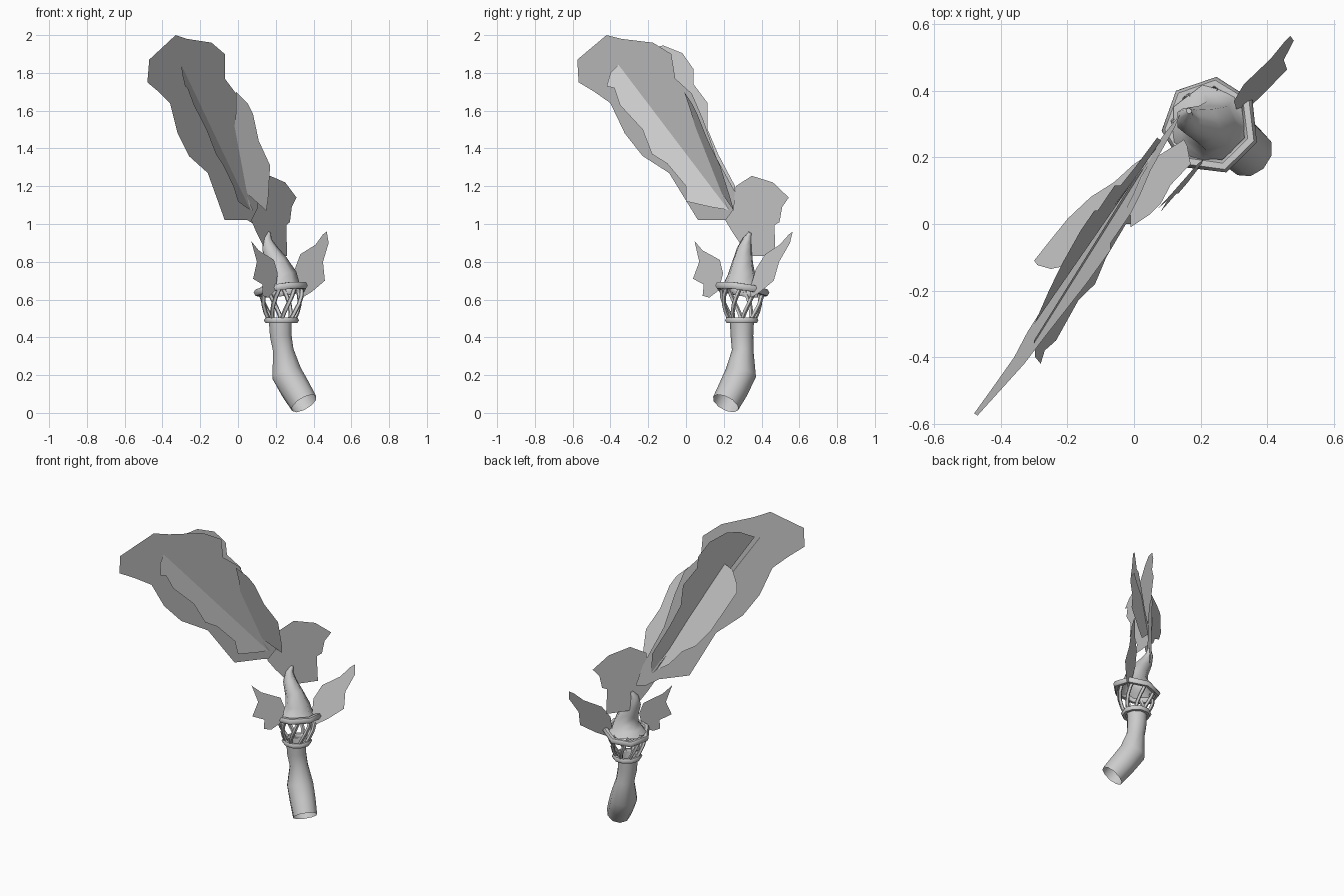
import bpy
import bmesh
import math
from mathutils import Vector

cube = bpy.data.objects.get("Cube")
if cube:
    bpy.data.objects.remove(cube, do_unlink=True)

grey = bpy.data.materials.new("plain_grey")
grey.use_nodes = True
grey.diffuse_color = (0.6, 0.6, 0.6, 1)
grey.node_tree.nodes["Principled BSDF"].inputs["Base Color"].default_value = grey.diffuse_color


def add_object(name, bm, smooth):
    mesh = bpy.data.meshes.new(name)
    bm.to_mesh(mesh)
    bm.free()
    mesh.materials.append(grey)
    obj = bpy.data.objects.new(name, mesh)
    bpy.context.collection.objects.link(obj)
    if smooth:
        bpy.ops.object.select_all(action="DESELECT")
        obj.select_set(True)
        bpy.context.view_layer.objects.active = obj
        bpy.ops.object.shade_smooth_by_angle(angle=math.radians(60))
    return obj


def sheet(name, outline, place):
    """Flat cut-out: each outline pair is put on a slanted plane by place()."""
    bm = bmesh.new()
    face = bm.faces.new([bm.verts.new(place(a, b)) for a, b in outline])
    bmesh.ops.triangulate(bm, faces=[face])
    return add_object(name, bm, False)


def tube(name, path, radii, sides, closed=False, axis=(1, 0, 0), turn=0.0, cap=False):
    """Skin of round sections that follow a path."""
    bm = bmesh.new()
    path = [Vector(p) for p in path]
    count = len(path)
    rings = []
    for i, (centre, radius) in enumerate(zip(path, radii)):
        after = path[(i + 1) % count] if closed else path[min(i + 1, count - 1)]
        before = path[i - 1] if closed else path[max(i - 1, 0)]
        along = (after - before).normalized()
        side = along.cross(Vector(axis)).normalized()
        other = along.cross(side)
        angles = [turn + math.tau * k / sides for k in range(sides)]
        rings.append([bm.verts.new(centre + radius * (side * math.cos(t) + other * math.sin(t)))
                      for t in angles])
    for i in range(count if closed else count - 1):
        low, high = rings[i], rings[(i + 1) % count]
        for k in range(sides):
            n = (k + 1) % sides
            bm.faces.new((low[k], low[n], high[n], high[k]))
    if cap:
        bm.faces.new(rings[-1])
    bmesh.ops.recalc_face_normals(bm, faces=bm.faces[:])
    return add_object(name, bm, True)


CX, CY = 0.23, 0.295


def around(angle, radius, z):
    return Vector((CX + radius * math.cos(angle), CY + radius * math.sin(angle), z))


# Bent hollow handle
tube("handle",
     [(.35, .21, .05), (.305, .25, .125), (.257, .29, .21), (.24, .3, .33), (.226, .296, .41), (.224, .296, .49)],
     [.075, .08, .083, .057, .06, .064], 10)

# Collar under the basket
steps = [math.tau * k / 10 for k in range(10)]
tube("collar", [around(t, .076, .49) for t in steps], [.017] * 10, 6, True, (0, 0, 1))

# Basket of twisted bars
BARS = 8
for b in range(BARS):
    start = math.tau * b / BARS
    bar = [around(start + .7 * s, .065 + .045 * math.sin(s * 1.9), .49 + .17 * s)
           for s in (0, .25, .5, .75, 1)]
    tube(f"basket_bar_{b + 1}", bar, [.012] * len(bar), 5)

# Seven-sided brim, raised on one side
brim = []
for k in range(7):
    t = 1.45 + math.tau * k / 7
    brim.append(around(t, .128, .652 + .025 * math.cos(t + .8)))
tube("hat_brim", brim, [.02] * 7, 6, True, (0, 0, 1))

# Curled pointed hat
tube("hat",
     [(CX, CY, .655), (CX, CY, .685), (.235, CY, .73), (.205, .3, .8),
      (.165, .31, .87), (.153, .325, .92), (.165, .34, .955)],
     [.125, .098, .076, .057, .041, .025, .009], 7, turn=.2, cap=True)

# Wings on both sides of the hat
sheet("back_wing",
      [(.47, .96), (.45, .945), (.41, .89), (.33, .84), (.3, .76), (.31, .65), (.34, .61),
       (.39, .64), (.38, .69), (.46, .7), (.45, .8), (.48, .9)],
      lambda x, z: (x, -.122 + .73 * x + .358 * z, z))
sheet("front_wing",
      [(.07, .91), (.11, .86), (.19, .81), (.21, .74), (.2, .65), (.16, .61), (.13, .62),
       (.13, .68), (.08, .71), (.1, .8)],
      lambda x, z: (x, -.13 + 1.2 * x + .1 * z, z))

# Small leaf at the foot of the plume
sheet("small_leaf",
      [(.1, 1.08), (.11, 1.2), (.17, 1.255), (.25, 1.22), (.31, 1.14), (.285, 1.09), (.275, 1.01),
       (.2, .95), (.26, .83), (.2, .87), (.16, .83), (.1, .95), (.07, 1.02)],
      lambda x, z: (x, .11 + 1.4 * x, z))

# Large plume blade
sheet("main_blade",
      [(-.33, 2), (-.27, 1.98), (-.14, 1.96), (-.07, 1.9), (-.07, 1.77), (-.01, 1.69), (.02, 1.55),
       (.05, 1.35), (.12, 1.12), (.14, 1), (.1, .99), (.05, 1.02), (-.07, 1.02), (-.16, 1.27),
       (-.26, 1.36), (-.32, 1.48), (-.36, 1.64), (-.42, 1.7), (-.48, 1.75), (-.47, 1.87)],
      lambda x, z: (x, .316 + 1.256 * x - .161 * z, z))

# Half blades, each with one straight edge, fanned round the plume
sheet("front_half_blade",
      [(-.35, 1.85), (-.4, 1.8), (-.42, 1.73), (-.38, 1.72), (-.35, 1.63), (-.23, 1.5), (-.18, 1.37),
       (-.1, 1.32), (0, 1.2), (0, 1.12), (.13, 1.09), (.25, 1.07)],
      lambda y, z: (.337 + .23 * y - .301 * z, y, z))
sheet("upper_half_blade",
      [(-.3, 1.87), (-.2, 1.93), (-.12, 1.945), (-.02, 1.905), (.04, 1.82), (.04, 1.74), (.115, 1.64),
       (.115, 1.5), (.17, 1.37), (.26, 1.2), (.25, 1.07)],
      lambda y, z: (.086 + .511 * y - .124 * z, y, z))
sheet("side_half_blade",
      [(-.01, 1.7), (.05, 1.64), (.08, 1.58), (.11, 1.44), (.17, 1.31), (.16, 1.14), (.15, 1.07),
       (.05, 1.16), (.02, 1.28), (0, 1.4), (-.02, 1.5), (-.01, 1.6)],
      lambda x, z: (x, .56 + .333 * x - .333 * z, z))
sheet("back_half_blade",
      [(-.2, 1.73), (-.25, 1.7), (-.29, 1.62), (-.3, 1.57), (-.27, 1.5), (-.2, 1.34), (-.13, 1.24),
       (-.06, 1.2), (0, 1.12), (.08, 1.07)],
      lambda x, z: (x, .581 + .43 * x - .358 * z, z))
